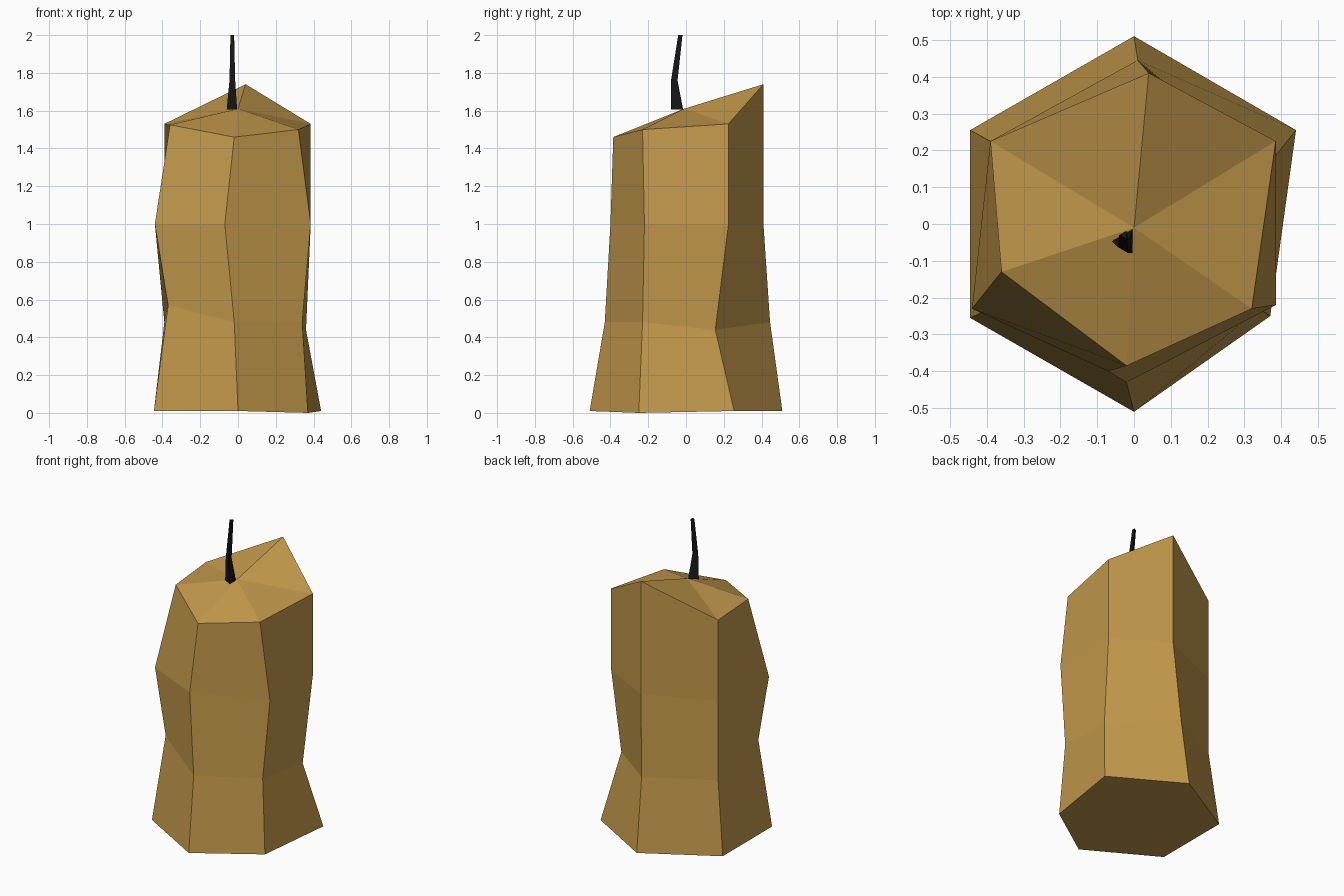
import bpy, bmesh
from math import cos, sin, pi

if "Cube" in bpy.data.objects:
    bpy.data.objects.remove(bpy.data.objects["Cube"])


def material(name, color):
    m = bpy.data.materials.new(name)
    m.diffuse_color = (*color, 1)
    m.use_nodes = True
    m.node_tree.nodes["Principled BSDF"].inputs["Base Color"].default_value = m.diffuse_color
    return m


def loft(name, rings, mat, tip=None):
    """Bridge matching rings, cap the bottom, close the top flat or as a fan."""
    bm = bmesh.new()
    loops = [[bm.verts.new(p) for p in ring] for ring in rings]
    n = len(loops[0])
    for low, high in zip(loops, loops[1:]):
        for i in range(n):
            j = (i + 1) % n
            bm.faces.new((low[i], low[j], high[j], high[i]))
    bm.faces.new(loops[0][::-1])
    top = loops[-1]
    if tip:
        t = bm.verts.new(tip)
        for i in range(n):
            bm.faces.new((top[i], top[(i + 1) % n], t))
    else:
        bm.faces.new(top)
    bmesh.ops.recalc_face_normals(bm, faces=bm.faces)
    me = bpy.data.meshes.new(name)
    bm.to_mesh(me)
    bm.free()
    me.materials.append(mat)
    ob = bpy.data.objects.new(name, me)
    bpy.context.collection.objects.link(ob)
    return ob


# Wax body: uneven hexagonal rings, counter-clockwise from the front corner
body_rings = [
    [(0, -.51, .01), (.37, -.25, 0), (.44, .255, .01),
     (0, .51, .01), (-.445, .255, .01), (-.445, -.255, .01)],
    [(-.02, -.43, .48), (.34, -.23, .48), (.36, .155, .44),
     (.01, .445, .48), (-.39, .225, .48), (-.37, -.22, .57)],
    [(-.07, -.40, 1), (.385, -.22, 1), (.385, .225, 1),
     (.04, .41, 1), (-.39, .225, 1), (-.44, -.23, 1)],
    [(-.02, -.385, 1.46), (.32, -.23, 1.5), (.385, .225, 1.53),
     (.04, .41, 1.74), (-.39, .225, 1.53), (-.36, -.13, 1.525)],
]
loft("candle_body", body_rings, material("wax", (.54, .315, .07)), (0, -.01, 1.61))

# Wick: bent, tapering three-sided stem (centre x, y, z, radius)
wick = [(-.023, -.047, 1.605, .037), (-.025, -.062, 1.76, .02), (-.027, -.03, 2, .013)]
wick_rings = [[(x + r * cos(pi / 3 + k * 2 * pi / 3), y + r * sin(pi / 3 + k * 2 * pi / 3), z)
               for k in range(3)] for x, y, z, r in wick]
loft("wick", wick_rings, material("burnt_wick", (.008, .008, .008)))
